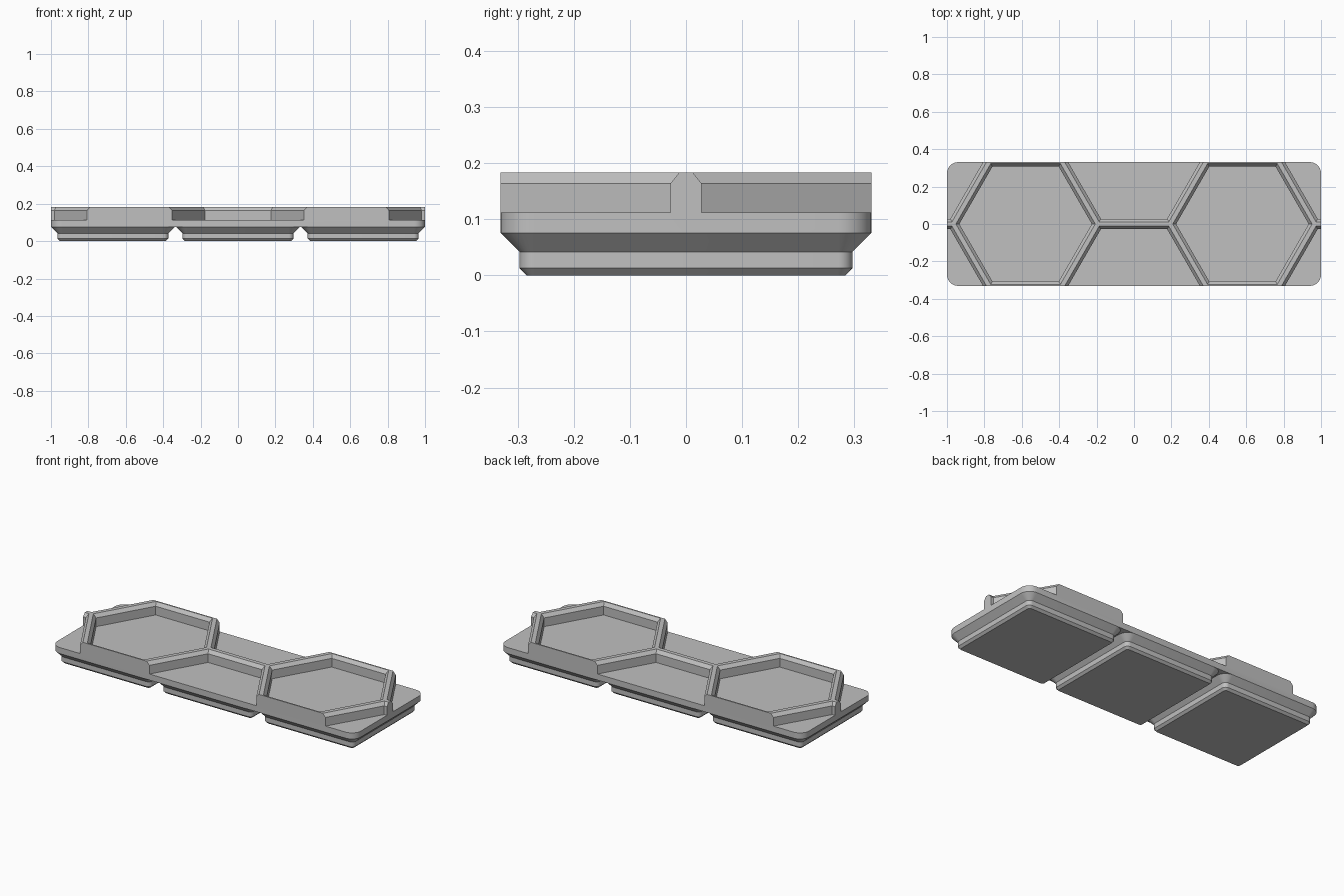
import bpy, bmesh, math

if "Cube" in bpy.data.objects:
    bpy.data.objects.remove(bpy.data.objects["Cube"])

MM = 2 / 125.5            # one design millimetre in model units
PITCH = 42 * MM           # spacing of the feet
HALF = 20.75 * MM         # half width of one cell
LIP, FLOOR, TOP = 4.75 * MM, 7 * MM, 11.5 * MM
APOTHEM = 21 * MM         # centre to wall middle of a hexagon
SIDE = APOTHEM / math.cos(math.pi / 6)

grey = bpy.data.materials.new("light grey plastic")
grey.use_nodes = True
grey.diffuse_color = (0.53, 0.53, 0.53, 1)
grey.node_tree.nodes["Principled BSDF"].inputs["Base Color"].default_value = grey.diffuse_color


def rounded_rect(hx, hy, r, steps=8):
    """Counter-clockwise outline with rounded corners."""
    pts = []
    for q, (sx, sy) in enumerate([(1, 1), (-1, 1), (-1, -1), (1, -1)]):
        for i in range(steps + 1):
            a = (q + i / steps) * math.pi / 2
            pts.append((sx * (hx - r) + r * math.cos(a), sy * (hy - r) + r * math.sin(a)))
    return pts


def hexagon(apothem):
    r = apothem / math.cos(math.pi / 6)
    return [(r * math.cos(k * math.pi / 3), r * math.sin(k * math.pi / 3)) for k in range(6)]


def loft(bm, layers, cx=0, cy=0, cap_top=True):
    """Skin a stack of (outline, z) layers with flat ends."""
    rings = [[bm.verts.new((cx + x, cy + y, z)) for x, y in pts] for pts, z in layers]
    for low, high in zip(rings, rings[1:]):
        n = len(low)
        for i in range(n):
            j = (i + 1) % n
            bm.faces.new((low[i], low[j], high[j], high[i]))
    bm.faces.new(rings[0][::-1])
    if cap_top:
        bm.faces.new(rings[-1])


def make(name, bm):
    mesh = bpy.data.meshes.new(name)
    bm.to_mesh(mesh)
    bm.free()
    mesh.materials.append(grey)
    obj = bpy.data.objects.new(name, mesh)
    bpy.context.collection.objects.link(obj)
    return obj


def smooth(obj):
    bpy.ops.object.select_all(action='DESELECT')
    obj.select_set(True)
    bpy.context.view_layer.objects.active = obj
    bpy.ops.object.shade_smooth_by_angle(angle=math.radians(25))


# Three stepped feet, open where they meet the tray
steps = [(2.95, 0.8, 0), (2.15, 1.6, 0.8), (2.15, 1.6, 2.6), (0, 3.75, 4.75)]
foot_layers = [(rounded_rect(HALF - inset * MM, HALF - inset * MM, r * MM), z * MM)
               for inset, r, z in steps]
for name, i in (("right_foot", -1), ("middle_foot", 0), ("left_foot", 1)):
    bm = bmesh.new()
    loft(bm, foot_layers, cx=i * PITCH, cap_top=False)
    smooth(make(name, bm))

# Tray block, from which the hexagonal pockets are cut
bm = bmesh.new()
outline = rounded_rect(1, HALF, 3.75 * MM)
loft(bm, [(outline, LIP), (outline, TOP)])
tray = make("hexagon_tray", bm)

# Pocket cutter: straight sides with a flared rim
bm = bmesh.new()
wall, rim = 1.75 * MM, 0.75 * MM
slope = (wall - rim) / (1.25 * MM)
extra = 0.4 * MM
pocket = [(hexagon(APOTHEM - wall), FLOOR),
          (hexagon(APOTHEM - wall), TOP - 1.25 * MM),
          (hexagon(APOTHEM - rim + slope * extra), TOP + extra)]
for col in (-2, -1, 0, 1, 2):
    for row in ((0,) if col % 2 else (-1, 1)):
        loft(bm, pocket, col * 1.5 * SIDE, row * APOTHEM)
cutter = make("pocket_cutter", bm)
cutter.hide_render = True

cut = tray.modifiers.new("pockets", 'BOOLEAN')
cut.operation = 'DIFFERENCE'
cut.solver = 'EXACT'
cut.object = cutter
bpy.context.view_layer.objects.active = tray
bpy.ops.object.modifier_apply(modifier=cut.name)
bpy.data.objects.remove(cutter)
smooth(tray)
